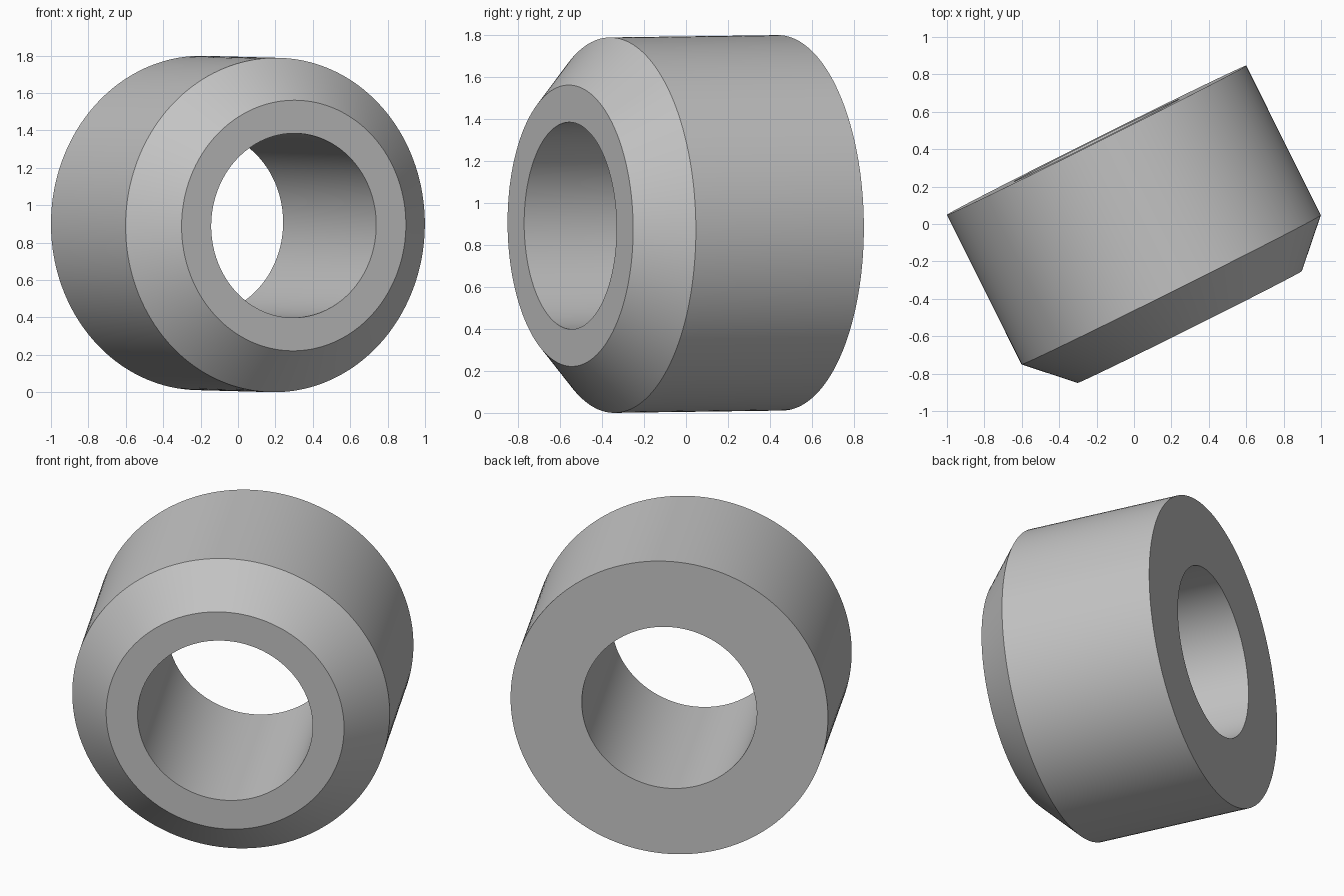
import bpy, bmesh, math
from mathutils import Matrix, Vector

cube = bpy.data.objects.get("Cube")
if cube:
    bpy.data.objects.remove(cube, do_unlink=True)

# Plain grey material
grey = bpy.data.materials.new("plain grey")
grey.use_nodes = True
colour = (0.55, 0.55, 0.55, 1)
grey.diffuse_color = colour
grey.node_tree.nodes["Principled BSDF"].inputs["Base Color"].default_value = colour

# Closed section as (radius, distance along the axis from the back face)
outer, rim, bore = 0.894, 0.67, 0.493
shoulder, length = 0.894, 1.116
section = [(bore, 0), (outer, 0), (outer, shoulder), (rim, length), (bore, length)]

# Revolve the section into a ring with a chamfered front
bm = bmesh.new()
verts = [bm.verts.new((r, 0, d)) for r, d in section]
edges = [bm.edges.new((v, verts[(i + 1) % len(verts)])) for i, v in enumerate(verts)]
bmesh.ops.spin(bm, geom=verts + edges, cent=(0, 0, 0), axis=(0, 0, 1),
               angle=math.tau, steps=160, use_merge=True)
bmesh.ops.remove_doubles(bm, verts=bm.verts, dist=1e-5)
bmesh.ops.recalc_face_normals(bm, faces=bm.faces)

# Turn the axis towards the front right, dipping very slightly
heading, dip = math.radians(26.5), math.radians(0.7)
axis = Vector((math.sin(heading) * math.cos(dip),
               -math.cos(heading) * math.cos(dip), -math.sin(dip)))
turn = axis.to_track_quat("Z", "Y").to_matrix().to_4x4()
bm.transform(Matrix.Translation((-0.2, 0.448, 0.905)) @ turn)

mesh = bpy.data.meshes.new("chamfered_ring")
bm.to_mesh(mesh)
bm.free()
mesh.materials.append(grey)
ring = bpy.data.objects.new("chamfered_ring", mesh)
bpy.context.collection.objects.link(ring)

# Smooth round walls, crisp rims
bpy.ops.object.select_all(action="DESELECT")
ring.select_set(True)
bpy.context.view_layer.objects.active = ring
bpy.ops.object.shade_smooth_by_angle(angle=math.radians(30))
